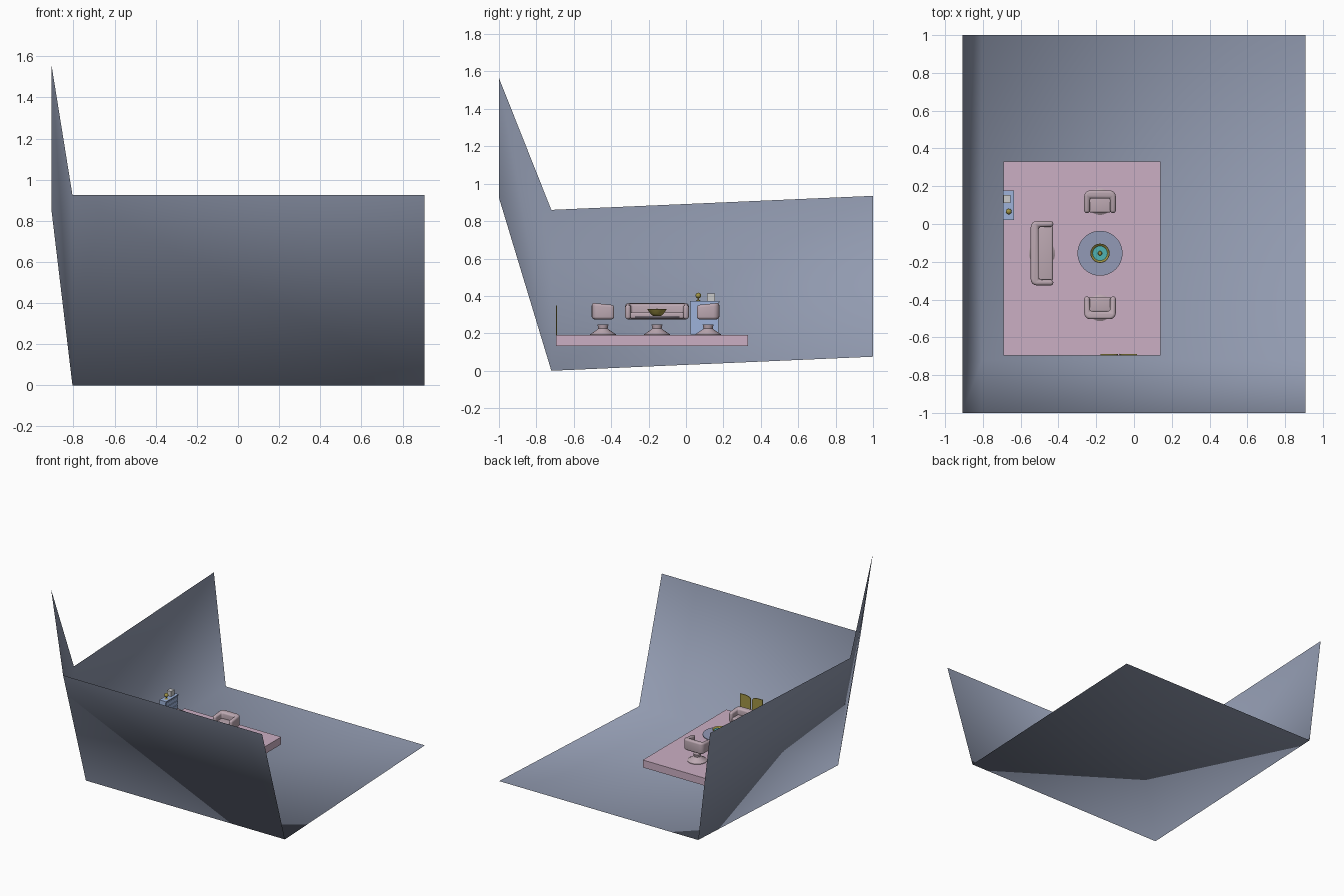
import bpy, bmesh, math
from mathutils import Matrix

if "Cube" in bpy.data.objects:
    bpy.data.objects.remove(bpy.data.objects["Cube"])


def material(name, rgb):
    m = bpy.data.materials.new(name)
    m.diffuse_color = (*rgb, 1)
    m.use_nodes = True
    m.node_tree.nodes["Principled BSDF"].inputs["Base Color"].default_value = m.diffuse_color
    return m


SLATE = material("slate", (0.29, 0.33, 0.44))
ROSE = material("rose", (0.60, 0.43, 0.55))
FABRIC = material("fabric", (0.50, 0.39, 0.44))
BLUE = material("blue", (0.34, 0.45, 0.70))
GLASS = material("table_blue", (0.29, 0.32, 0.47))
GOLD = material("gold", (0.36, 0.30, 0.06))
TEAL = material("teal", (0.08, 0.45, 0.45))


def finish(name, bm, mat, smooth=40, bevel=0, recalc=True):
    if recalc:
        bmesh.ops.recalc_face_normals(bm, faces=bm.faces)
    me = bpy.data.meshes.new(name)
    bm.to_mesh(me)
    bm.free()
    ob = bpy.data.objects.new(name, me)
    bpy.context.collection.objects.link(ob)
    if mat:
        me.materials.append(mat)
    if bevel:
        b = ob.modifiers.new("round", 'BEVEL')
        b.width, b.segments = bevel, 4
        b.limit_method, b.angle_limit = 'ANGLE', math.radians(40)
    if smooth:
        bpy.ops.object.select_all(action='DESELECT')
        ob.select_set(True)
        bpy.context.view_layer.objects.active = ob
        if bevel or smooth >= 180:
            bpy.ops.object.shade_smooth()
        else:
            bpy.ops.object.shade_smooth_by_angle(angle=math.radians(smooth))
    return ob


def box(name, lo, hi, mat=None, bevel=0):
    bm = bmesh.new()
    bmesh.ops.create_cube(bm, size=1)
    for v in bm.verts:
        for i in range(3):
            v.co[i] = lo[i] if v.co[i] < 0 else hi[i]
    return finish(name, bm, mat, 40 if bevel else 0, bevel)


def lathe(name, profile, x, y, mat, sides=32):
    bm = bmesh.new()
    pts = [bm.verts.new((r, 0, z)) for r, z in profile]
    edges = [bm.edges.new(p) for p in zip(pts, pts[1:])]
    bmesh.ops.spin(bm, geom=pts + edges, cent=(0, 0, 0), axis=(0, 0, 1),
                   angle=2 * math.pi, steps=sides)
    bmesh.ops.remove_doubles(bm, verts=bm.verts, dist=1e-5)
    ob = finish(name, bm, mat)
    ob.location = (x, y, 0)
    return ob


def prism(bm, outline, offset):
    face = bm.faces.new([bm.verts.new(p) for p in outline])
    ext = bmesh.ops.extrude_face_region(bm, geom=[face])
    top = [v for v in ext['geom'] if isinstance(v, bmesh.types.BMVert)]
    bmesh.ops.translate(bm, verts=top, vec=offset)
    return top


# Room: floor, two leaning walls and the flared corner between them
bm = bmesh.new()
a, b, c, d, e, f, g, h = [bm.verts.new(p) for p in (
    (-0.805, -0.72, 0), (0.908, -0.72, 0), (0.908, 1, 0.075), (-0.805, 1, 0.075),
    (-0.908, -0.72, 0.86), (-0.908, 1, 0.935), (-0.805, -1, 0.925), (0.908, -1, 0.925))]
corner = bm.verts.new((-0.908, -1, 1.565))
for quad in ((a, b, c, d), (a, d, f, e), (b, a, g, h), (a, e, corner, g)):
    bm.faces.new(quad)
finish("room_shell", bm, SLATE, 180, recalc=False)

# Raised platform
box("platform", (-0.692, -0.695, 0.132), (0.139, 0.332, 0.19), ROSE)


def pedestal(name, x, y, top=0.246):
    lathe(name, [(0, 0.19), (0.07, 0.19), (0.07, 0.194), (0.028, 0.222),
                 (0.025, 0.226), (0.029, top), (0, top)], x, y, FABRIC)


def lounge(name, x, y, width, turn):
    # U-shaped shell with rounded rear corners; local front faces -y
    w, dep, arm, back, r = width / 2, 0.06, 0.03, 0.042, 0.032
    right = [(w, -dep)] + [(w - r + r * math.cos(t), dep - r + r * math.sin(t))
                           for t in (i * math.pi / 8 for i in range(5))]
    inner = [(w - arm, -dep), (w - arm, dep - back)]
    mirror = lambda pts: [(-p, q) for p, q in pts]
    outline = right + mirror(right)[::-1] + mirror(inner) + inner[::-1]
    bm = bmesh.new()
    top = prism(bm, [(p, q, 0.275) for p, q in outline], (0, 0, 0.088))
    for v in top:
        v.co.z -= 0.012 * (dep - v.co.y) / (2 * dep)
    shell = finish(name + "_shell", bm, FABRIC, 40, 0.014)
    cushion = box(name + "_cushion", (-w + arm - 0.004, -dep + 0.002, 0.279),
                  (w - arm + 0.004, dep - back + 0.004, 0.313), FABRIC, 0.01)
    for ob in (shell, cushion):
        ob.matrix_world = Matrix.Translation((x, y, 0)) @ Matrix.Rotation(turn, 4, 'Z')
    pedestal(name + "_pedestal", x, y)


lounge("sofa", -0.487, -0.155, 0.34, math.pi / 2)
lounge("rear_chair", -0.18, 0.118, 0.168, 0)
lounge("front_chair", -0.18, -0.444, 0.168, math.pi)

# Round table with a filled bowl
TX, TY = -0.18, -0.155
lathe("table_top", [(0, 0.284), (0.119, 0.284), (0.119, 0.291), (0, 0.291)], TX, TY, GLASS, 48)
pedestal("table_pedestal", TX, TY)
lathe("bowl", [(0, 0.292), (0.02, 0.292), (0.036, 0.305), (0.051, 0.327), (0.049, 0.331),
               (0.043, 0.328), (0.03, 0.307), (0, 0.299)], TX, TY, GOLD)
lathe("bowl_water", [(0, 0.321), (0.039, 0.321), (0.025, 0.306), (0, 0.306)], TX, TY, TEAL)
lathe("bowl_centre", [(0, 0.32), (0.012, 0.321), (0.009, 0.328), (0, 0.332)], TX, TY, GOLD, 16)

# Drawer cabinet against the left side
box("cabinet", (-0.692, 0.025, 0.195), (-0.642, 0.175, 0.37), BLUE)
box("cabinet_top", (-0.693, 0.022, 0.366), (-0.635, 0.178, 0.374), BLUE)
for i in range(5):
    z = 0.2 + i * 0.033
    box(f"drawer_{i + 1}", (-0.644, 0.03, z), (-0.637, 0.17, z + 0.028), BLUE)
box("small_box", (-0.69, 0.112, 0.374), (-0.655, 0.154, 0.414))
lathe("ornament_stand", [(0, 0.374), (0.013, 0.374), (0.004, 0.38), (0.004, 0.392), (0, 0.392)],
      -0.663, 0.066, GOLD, 16)
bm = bmesh.new()
bmesh.ops.create_uvsphere(bm, u_segments=20, v_segments=12, radius=0.015)
finish("ornament_ball", bm, GOLD, 180).location = (-0.663, 0.066, 0.402)

# Pair of thin panels at the front edge, tops curving down towards each other
for side, label in ((-1, "left"), (1, "right")):
    pts = [(0.097, 0.192), (0.097, 0.35)]
    pts += [(0.055 - 0.048 * math.sin(t), 0.328 + 0.022 * math.cos(t))
            for t in (i * math.pi / 10 for i in range(6))]
    pts += [(0.004, 0.192)]
    bm = bmesh.new()
    prism(bm, [(-0.08 + side * p, -0.695, z) for p, z in pts], (0, 0.006, 0))
    finish(label + "_panel", bm, GOLD, 0)
